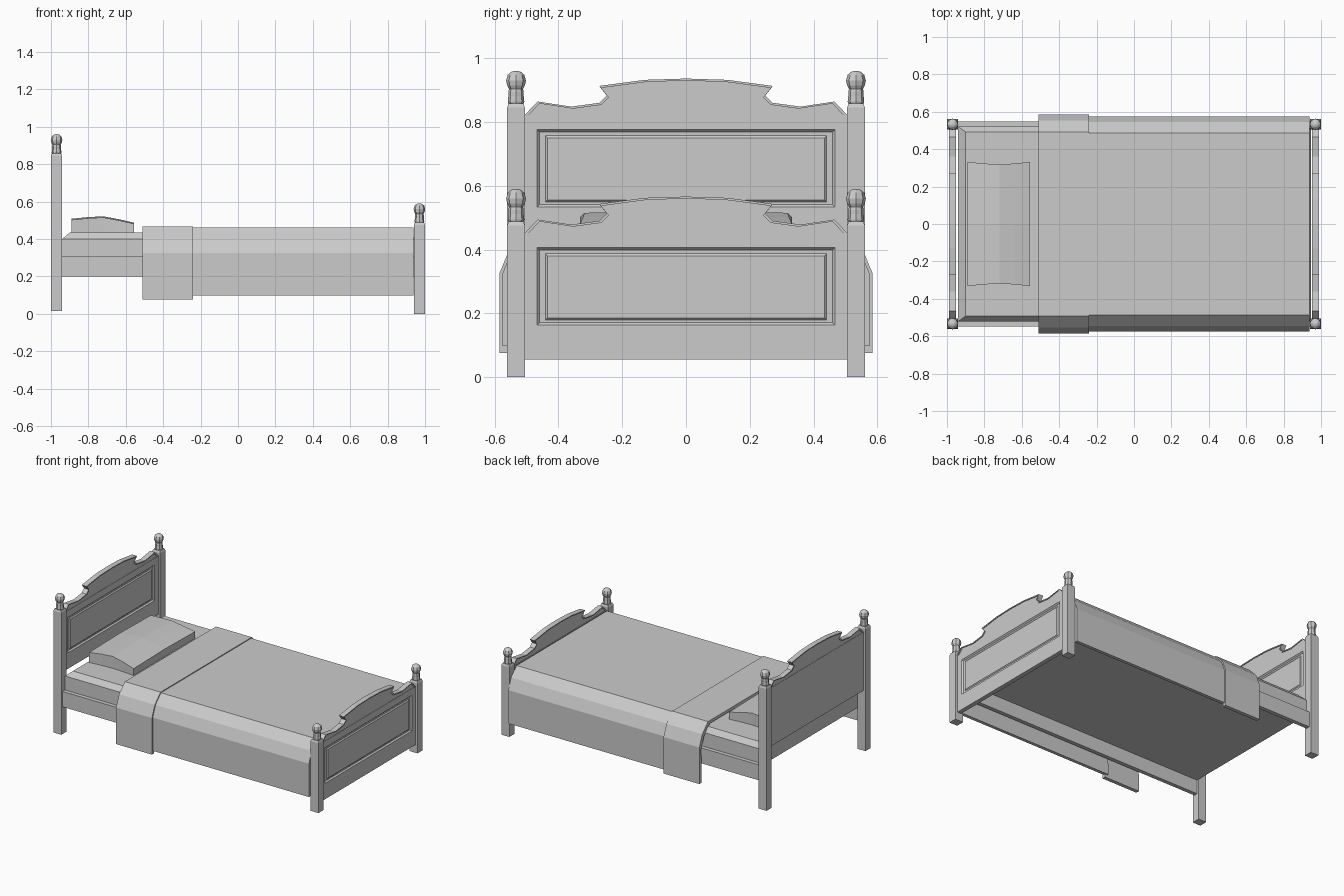
import bpy, bmesh
from math import cos, sin, pi

if "Cube" in bpy.data.objects:
    bpy.data.objects.remove(bpy.data.objects["Cube"])


def finish(name, bm):
    bmesh.ops.recalc_face_normals(bm, faces=bm.faces)
    mesh = bpy.data.meshes.new(name)
    bm.to_mesh(mesh)
    bm.free()
    obj = bpy.data.objects.new(name, mesh)
    bpy.context.collection.objects.link(obj)
    return obj


def loft(name, rings):
    """Skin a list of equal-length point rings and cap both ends."""
    bm = bmesh.new()
    loops = [[bm.verts.new(p) for p in ring] for ring in rings]
    n = len(loops[0])
    for a, b in zip(loops, loops[1:]):
        for i in range(n):
            j = (i + 1) % n
            bm.faces.new((a[i], a[j], b[j], b[i]))
    bm.faces.new(loops[0])
    bm.faces.new(loops[-1])
    return finish(name, bm)


def flat_rect(x0, x1, y0, y1, z):
    return [(x0, y0, z), (x1, y0, z), (x1, y1, z), (x0, y1, z)]


def upright_rect(x, y, z0, z1):
    return [(x, -y, z0), (x, y, z0), (x, y, z1), (x, -y, z1)]


def mirrored(half):
    """Half profile running from outside to centre, completed across y = 0."""
    return half + [(-y, z) for y, z in reversed(half) if y > 0]


def strip(name, half, t, x0, x1):
    """Thin strip or cloth: outer profile plus the same profile moved inward."""
    outer = mirrored(half)
    inner = mirrored([(half[0][0] - t, half[0][1])] +
                     [(y - t * 0.8 if y else 0, z - t * 0.8) for y, z in half[1:]])
    bm = bmesh.new()
    rows = [[[bm.verts.new((x, y, z)) for y, z in p] for p in (outer, inner)]
            for x in (x0, x1)]
    (o0, i0), (o1, i1) = rows
    for a, b in ((o0, o1), (i0, i1), (o0, i0), (o1, i1)):
        for k in range(len(outer) - 1):
            bm.faces.new((a[k], a[k + 1], b[k + 1], b[k]))
    for k in (0, -1):
        bm.faces.new((o0[k], o1[k], i1[k], i0[k]))
    finish(name, bm)


def post(name, x, y, z0, top):
    # Square post with a softened shoulder
    def square(h, z):
        return [(x + sx * h * 1.07, y + sy * h, z)
                for sx, sy in ((-1, -1), (1, -1), (1, 1), (-1, 1))]
    loft(name, [square(0.028, z0), square(0.028, top - 0.115),
                square(0.023, top - 0.102)])
    # Turned finial
    profile = [(0.023, -0.106), (0.026, -0.096), (0.024, -0.078), (0.024, -0.066),
               (0.022, -0.056), (0.028, -0.045), (0.031, -0.030),
               (0.026, -0.012), (0.015, -0.003), (0.005, 0.0)]
    loft(name + "_finial",
         [[(x + r * cos(i * pi / 4), y + r * sin(i * pi / 4), top + z) for i in range(8)]
          for r, z in profile])


def end_board(name, x, dz):
    # Board with a recessed moulding around a raised field
    rings = [(-0.015, 0.505, 0.055, 0.452), (0.015, 0.505, 0.055, 0.452),
             (0.015, 0.467, 0.163, 0.406), (0.006, 0.459, 0.171, 0.398),
             (0.006, 0.441, 0.179, 0.388), (0.012, 0.435, 0.185, 0.380)]
    loft(name, [upright_rect(x + dx, y, a + dz, b + dz) for dx, y, a, b in rings])
    # Scrolled crest panel with a wider capping along its edge
    half = [(0.505, 0.452), (0.500, 0.458), (0.465, 0.494), (0.360, 0.478),
            (0.272, 0.490), (0.248, 0.513), (0.272, 0.543), (0.130, 0.562), (0, 0.566)]
    half = [(y, z + dz) for y, z in half]
    loft(name + "_crest", [[(x + dx, y * 0.995, z - 0.003) for y, z in mirrored(half)]
                           for dx in (-0.013, 0.013)])
    strip(name + "_crest_cap", half, 0.008, x - 0.018, x + 0.018)


# Posts and end boards
for side, y in (("right", -0.533), ("left", 0.533)):
    post("head_post_" + side, -0.97, y, 0.015, 0.96)
    post("foot_post_" + side, 0.97, y, 0.0, 0.59)
end_board("headboard", -0.97, 0.37)
end_board("footboard", 0.97, 0.0)

# Side rails, and a mattress with chamfered top resting between them
for side, s in (("right", -1), ("left", 1)):
    loft("side_rail_" + side, [flat_rect(-0.945, 0.945, s * 0.52, s * 0.547, z)
                               for z in (0.2, 0.305)])
loft("mattress", [flat_rect(x0, x1, -y, y, z) for x0, x1, y, z in
                  ((-0.94, 0.945, 0.52, 0.295), (-0.94, 0.945, 0.52, 0.40),
                   (-0.90, 0.92, 0.492, 0.434))])

# Blanket and its folded-over top
strip("blanket", [(0.575, 0.098), (0.575, 0.325), (0.545, 0.40), (0.487, 0.460), (0, 0.460)],
      0.022, -0.26, 0.937)
strip("blanket_fold", [(0.585, 0.076), (0.585, 0.325), (0.553, 0.403), (0.491, 0.466), (0, 0.466)],
      0.025, -0.51, -0.24)

# Pillow with pinched sides and a low crown
loft("pillow", [[(x, -w, 0.43), (x, -w, z - 0.006), (x, 0, z), (x, w, z - 0.006), (x, w, 0.43)]
                for x, w, z in ((-0.89, 0.332, 0.508), (-0.80, 0.323, 0.517),
                                (-0.72, 0.319, 0.521), (-0.64, 0.323, 0.506),
                                (-0.555, 0.332, 0.487))])
